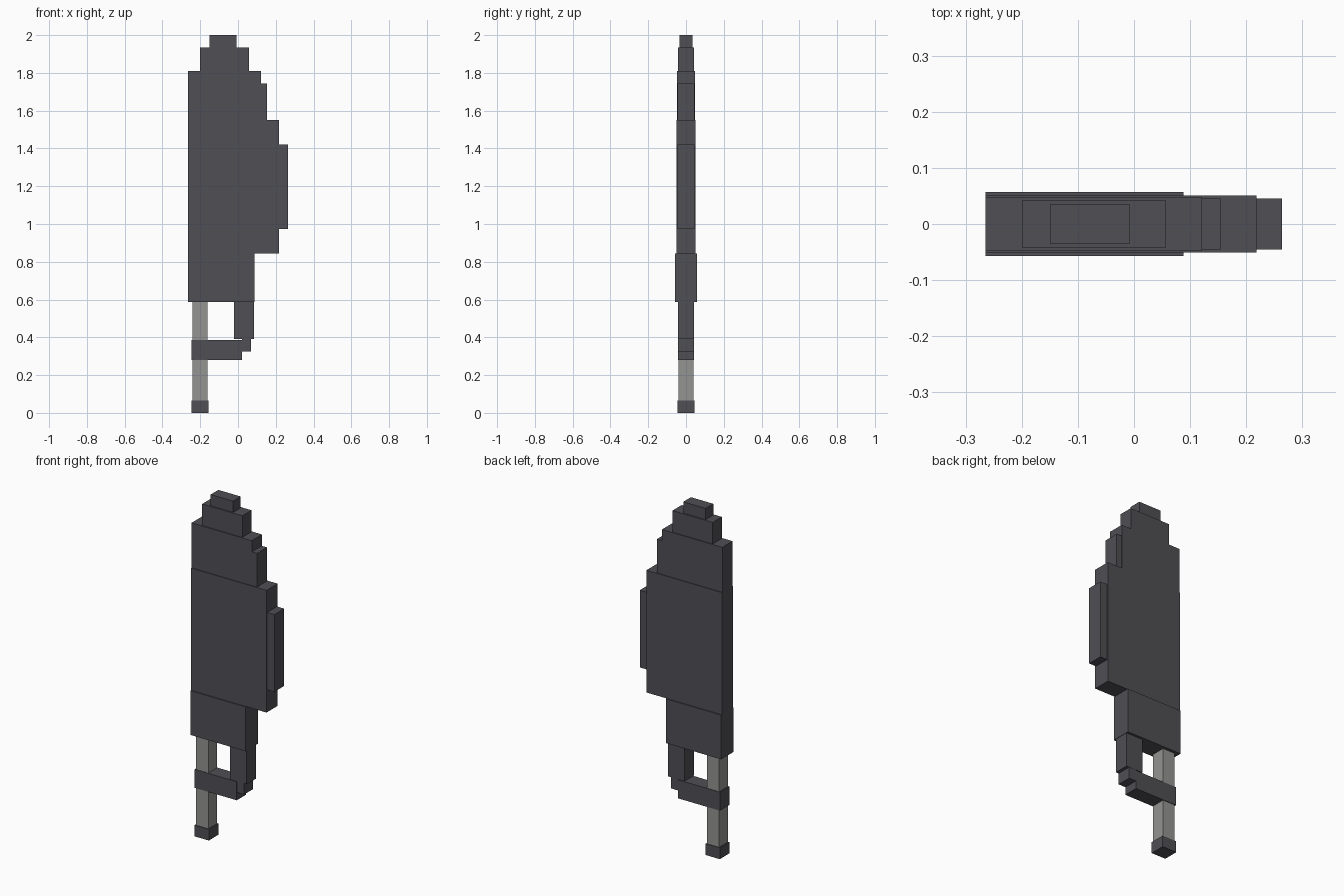
import bpy

cube = bpy.data.objects.get("Cube")
if cube:
    bpy.data.objects.remove(cube, do_unlink=True)


def make_material(name, rgb):
    mat = bpy.data.materials.new(name)
    mat.use_nodes = True
    colour = (*rgb, 1.0)
    mat.diffuse_color = colour
    mat.node_tree.nodes["Principled BSDF"].inputs["Base Color"].default_value = colour
    return mat


DARK = make_material("dark grey", (0.080, 0.078, 0.089))
LIGHT = make_material("light grey", (0.296, 0.296, 0.287))


def box(name, x0, x1, z0, z1, half_depth, mat=DARK):
    """Box spanning x0..x1 and z0..z1, centred on y = 0."""
    bpy.ops.mesh.primitive_cube_add(size=1, location=((x0 + x1) / 2, 0, (z0 + z1) / 2))
    ob = bpy.context.object
    ob.name = name
    ob.scale = (x1 - x0, 2 * half_depth, z1 - z0)
    bpy.ops.object.transform_apply(location=False, rotation=False, scale=True)
    ob.data.materials.append(mat)


# Stepped blade, from the tip down
box("blade_tip", -0.150, -0.007, 1.935, 2.000, 0.035)
box("blade_upper_step", -0.200, 0.057, 1.810, 1.935, 0.042)
box("blade_shoulder", -0.265, 0.121, 1.550, 1.810, 0.047)
box("blade_shoulder_edge", 0.121, 0.154, 1.550, 1.745, 0.045)
box("blade_body", -0.265, 0.218, 0.843, 1.550, 0.051)
box("blade_belly_edge", 0.218, 0.264, 0.973, 1.420, 0.045)
box("blade_base", -0.265, 0.088, 0.587, 0.843, 0.057)

# Hand guard
box("guard_upright", -0.020, 0.086, 0.390, 0.587, 0.043)
box("guard_corner", 0.022, 0.068, 0.325, 0.390, 0.042)
box("guard_bar", -0.247, 0.022, 0.280, 0.387, 0.043)

# Grip and its end cap
box("grip", -0.240, -0.162, 0.065, 0.587, 0.040, LIGHT)
box("grip_cap", -0.247, -0.156, 0.000, 0.065, 0.044)
